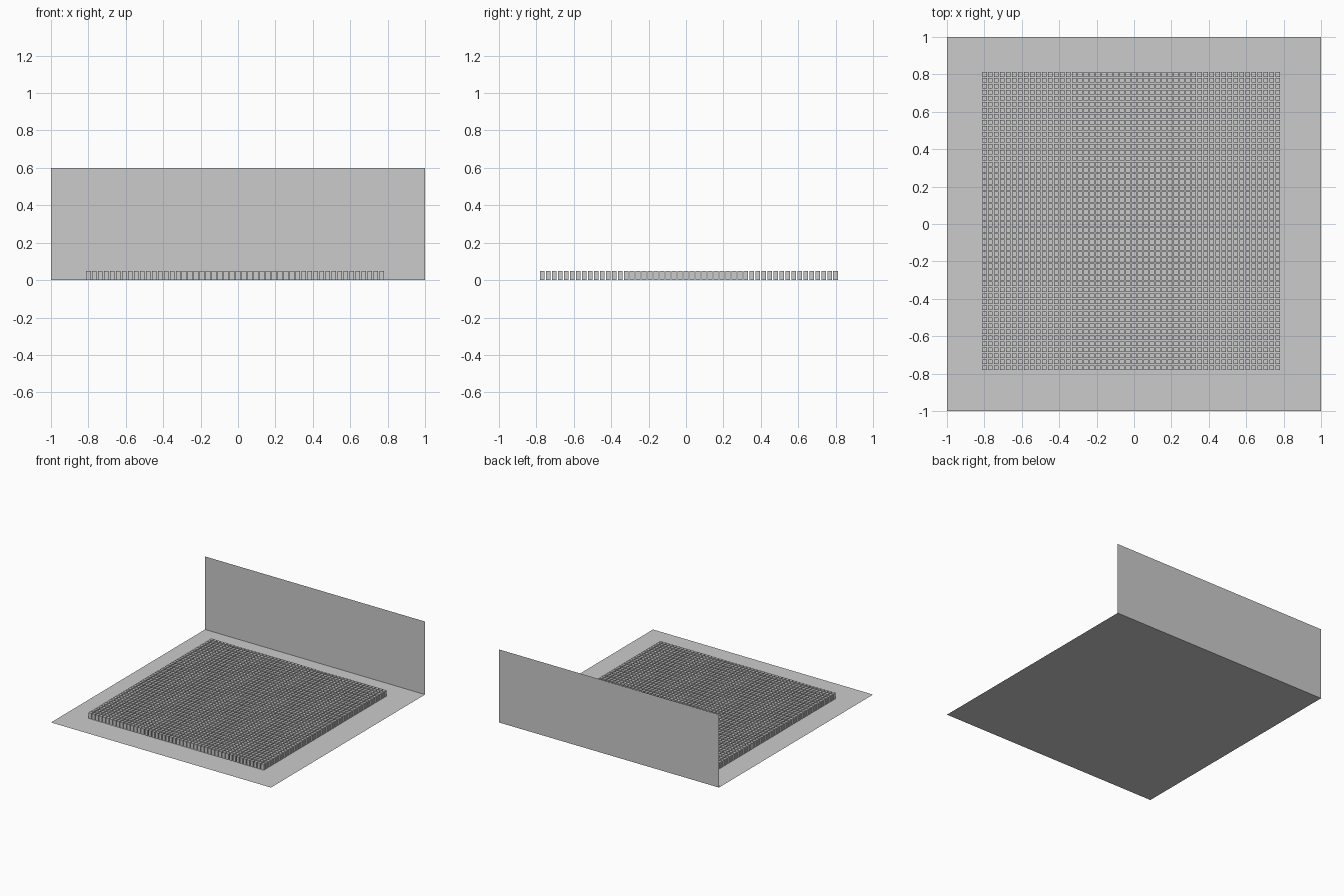
import bpy
import bmesh
from mathutils import Matrix, Vector

if "Cube" in bpy.data.objects:
    bpy.data.objects.remove(bpy.data.objects["Cube"])

COUNT = 50            # blocks per side
PITCH = 0.032         # spacing between block centres
BLOCK = (0.0256, 0.0256, 0.048)


def add_object(name, bm):
    mesh = bpy.data.meshes.new(name)
    bm.to_mesh(mesh)
    bm.free()
    obj = bpy.data.objects.new(name, mesh)
    bpy.context.collection.objects.link(obj)
    return obj


def sheet(name, corners):
    bm = bmesh.new()
    bm.faces.new([bm.verts.new(c) for c in corners])
    return add_object(name, bm)


# Thin floor and the upright wall along its back edge
sheet("floor", [(-1, -1, 0), (1, -1, 0), (1, 1, 0), (-1, 1, 0)])
sheet("back_wall", [(-1, 1, 0), (1, 1, 0), (1, 1, 0.6), (-1, 1, 0.6)])

# One small block, repeated into a square field from the back left corner
bm = bmesh.new()
bmesh.ops.create_cube(bm, size=1, matrix=Matrix.Translation((0, 0, BLOCK[2] / 2))
                      @ Matrix.Diagonal((*BLOCK, 1)))
blocks = add_object("block_field", bm)
blocks.location = (-0.8, 0.8, 0)
for label, step in (("columns", (PITCH, 0, 0)), ("rows", (0, -PITCH, 0))):
    array = blocks.modifiers.new(label, 'ARRAY')
    array.count = COUNT
    array.use_relative_offset = False
    array.use_constant_offset = True
    array.constant_offset_displace = Vector(step)
